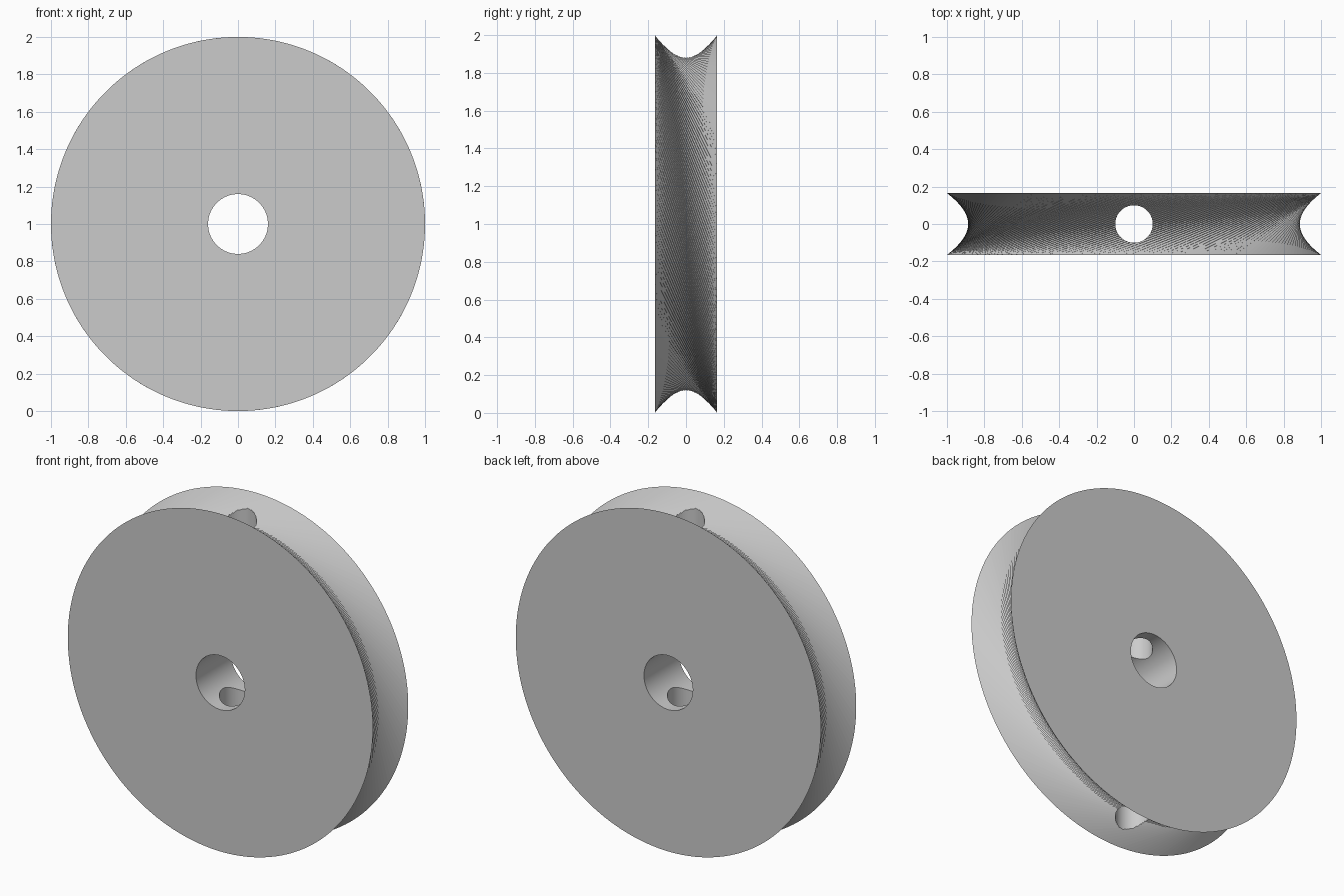
import bpy, bmesh, math
from mathutils import Matrix

cube = bpy.data.objects.get("Cube")
if cube:
    bpy.data.objects.remove(cube, do_unlink=True)

SIDES, HALF_WIDTH = 180, 0.165
TWIST = math.radians(55)

grey = bpy.data.materials.new("plain grey")
grey.use_nodes = True
colour = (0.6, 0.6, 0.6, 1)
grey.diffuse_color = colour
grey.node_tree.nodes["Principled BSDF"].inputs["Base Color"].default_value = colour


def make_object(name, bm):
    bmesh.ops.recalc_face_normals(bm, faces=bm.faces)
    mesh = bpy.data.meshes.new(name)
    bm.to_mesh(mesh)
    bm.free()
    mesh.materials.append(grey)
    obj = bpy.data.objects.new(name, mesh)
    bpy.context.collection.objects.link(obj)
    return obj


def cutter(name, radius, depth, rotation):
    bm = bmesh.new()
    bmesh.ops.create_cone(bm, cap_ends=True, segments=96, radius1=radius,
                          radius2=radius, depth=depth,
                          matrix=Matrix.Translation((0, 0, 1)) @ rotation)
    obj = make_object(name, bm)
    obj.hide_render = True
    return obj


# Wheel: two discs joined by straight slanted strips, which form the waisted groove
bm = bmesh.new()
rings = []
for side in (-1, 1):
    ring = []
    for i in range(SIDES):
        a = math.tau * i / SIDES - side * TWIST / 2
        ring.append(bm.verts.new((math.cos(a), side * HALF_WIDTH, 1 + math.sin(a))))
    bm.faces.new(ring)
    rings.append(ring)
front, back = rings
for i in range(SIDES):
    j = (i + 1) % SIDES
    bm.faces.new((front[i], front[j], back[i]))
    bm.faces.new((front[j], back[j], back[i]))
wheel = make_object("grooved_wheel", bm)

# Axle bore through the faces and a narrower hole through the rim
cutters = [cutter("axle_bore_cutter", 0.16, 1, Matrix.Rotation(math.pi / 2, 4, "X")),
           cutter("rim_hole_cutter", 0.10, 3, Matrix.Identity(4))]
bpy.ops.object.select_all(action="DESELECT")
bpy.context.view_layer.objects.active = wheel
wheel.select_set(True)
for tool in cutters:
    mod = wheel.modifiers.new(tool.name, "BOOLEAN")
    mod.operation = "DIFFERENCE"
    mod.solver = "EXACT"
    mod.object = tool
    bpy.ops.object.modifier_apply(modifier=mod.name)
    bpy.data.objects.remove(tool, do_unlink=True)

# Smooth hole walls, crisp rims and strips
bpy.ops.object.shade_smooth_by_angle(angle=math.radians(20))
